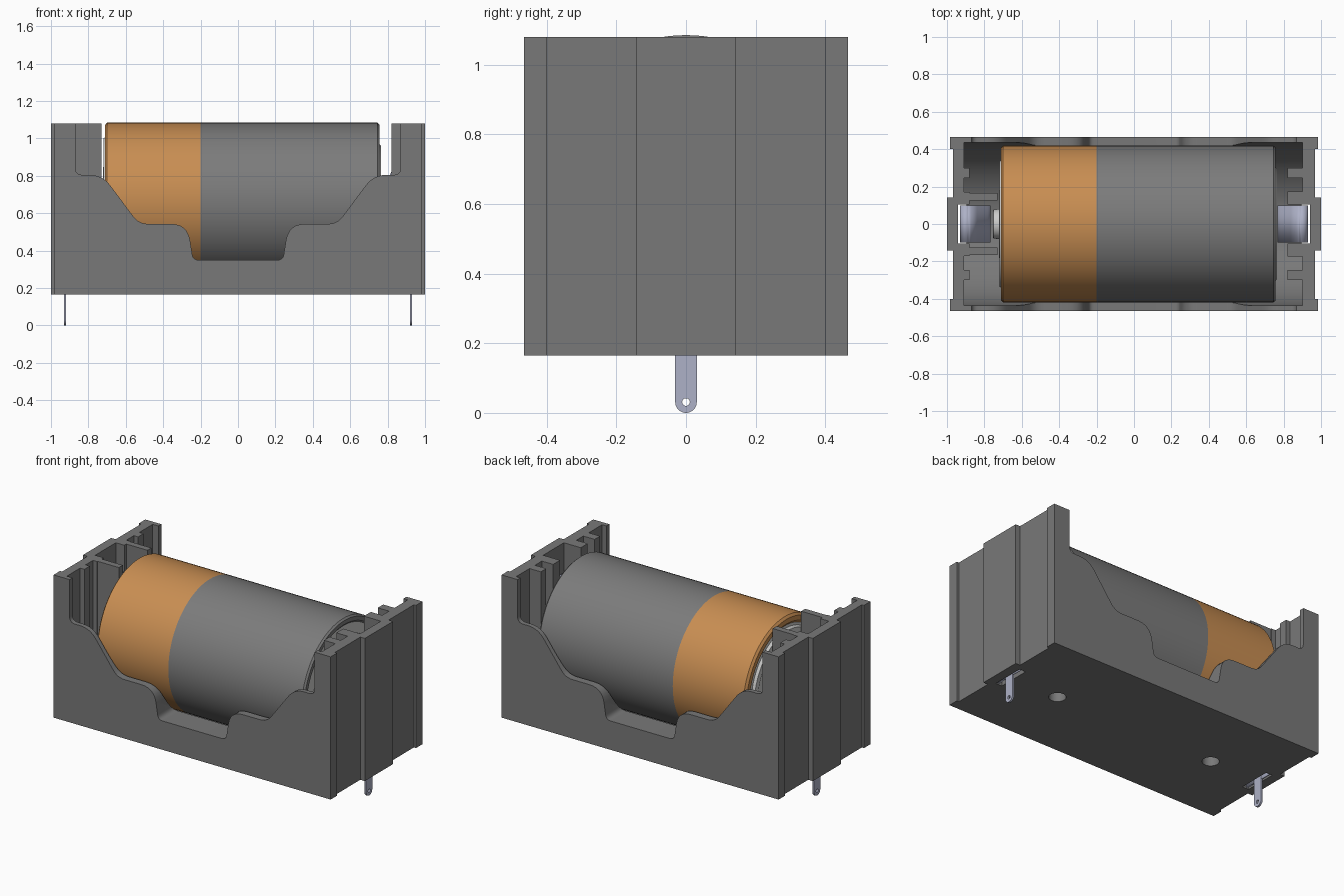
import bpy, bmesh, math
from mathutils import Vector, Matrix

cube = bpy.data.objects.get("Cube")
if cube:
    bpy.data.objects.remove(cube, do_unlink=True)

AXIS_Z = 0.665   # height of the cell's axis
R = 0.42         # cell radius


def material(name, rgb):
    m = bpy.data.materials.new(name)
    m.use_nodes = True
    m.diffuse_color = (*rgb, 1)
    m.node_tree.nodes["Principled BSDF"].inputs["Base Color"].default_value = (*rgb, 1)
    return m


plastic = material("dark grey plastic", (0.19, 0.19, 0.19))
wrap_grey = material("grey wrap", (0.2, 0.2, 0.2))
copper = material("copper wrap", (0.58, 0.27, 0.085))
contact_metal = material("bluish contact metal", (0.42, 0.44, 0.57))
end_metal = material("pale end metal", (0.6, 0.6, 0.59))


def make(name, bm, mat):
    bmesh.ops.recalc_face_normals(bm, faces=bm.faces)
    me = bpy.data.meshes.new(name)
    bm.to_mesh(me)
    bm.free()
    me.materials.append(mat)
    ob = bpy.data.objects.new(name, me)
    bpy.context.collection.objects.link(ob)
    return ob


def prism(name, pts, axis, lo, hi, mat=plastic):
    """Extrude a 2D outline along one axis."""
    place = {"x": lambda a, b: (lo, a, b),
             "y": lambda a, b: (a, lo, b),
             "z": lambda a, b: (a, b, lo)}[axis]
    bm = bmesh.new()
    face = bm.faces.new([bm.verts.new(place(*p)) for p in pts])
    ext = bmesh.ops.extrude_face_region(bm, geom=[face])
    step = Vector([(hi - lo) * (axis == c) for c in "xyz"])
    bmesh.ops.translate(bm, vec=step, verts=[g for g in ext["geom"] if isinstance(g, bmesh.types.BMVert)])
    return make(name, bm, mat)


def box(name, x0, x1, y0, y1, z0, z1, mat=plastic):
    return prism(name, [(x0, y0), (x1, y0), (x1, y1), (x0, y1)], "z", z0, z1, mat)


def lathe(name, profile, mat, steps=96):
    """Revolve (x, radius) points about the cell's axis."""
    bm = bmesh.new()
    vs = [bm.verts.new((x, 0, r)) for x, r in profile]
    es = [bm.edges.new(p) for p in zip(vs, vs[1:])]
    bmesh.ops.spin(bm, geom=vs + es, cent=(0, 0, 0), axis=(1, 0, 0),
                   angle=2 * math.pi, steps=steps, use_duplicate=False)
    bmesh.ops.remove_doubles(bm, verts=bm.verts, dist=0.0005)
    bmesh.ops.translate(bm, vec=(0, 0, AXIS_Z), verts=bm.verts)
    return make(name, bm, mat)


def arc(cx, cy, r, a0, a1, n):
    steps = [math.radians(a0 + (a1 - a0) * i / n) for i in range(n + 1)]
    return [(cx + r * math.cos(a), cy + r * math.sin(a)) for a in steps]


def rounded(points, n=6):
    """Round each (x, z, radius) corner of an open path."""
    out = []
    for i, (x, z, r) in enumerate(points):
        c = Vector((x, z))
        if r == 0:
            out.append((x, z))
            continue
        a = c + (Vector(points[i - 1][:2]) - c).normalized() * r
        b = c + (Vector(points[i + 1][:2]) - c).normalized() * r
        for k in range(n + 1):
            t = k / n
            out.append(tuple(a * (1 - t) ** 2 + c * 2 * t * (1 - t) + b * t * t))
    return out


def cut(target, cutter):
    mod = target.modifiers.new("cut", "BOOLEAN")
    mod.operation, mod.solver, mod.object = "DIFFERENCE", "EXACT", cutter
    bpy.context.view_layer.objects.active = target
    bpy.ops.object.modifier_apply(modifier=mod.name)
    bpy.data.objects.remove(cutter, do_unlink=True)


# Holder body: stepped plan outline
quarter = [(1.0, 0), (1.0, 0.143), (0.968, 0.143), (0.968, 0.4), (0.983, 0.4), (0.983, 0.465)]
right_side = [(x, -y) for x, y in quarter[:0:-1]] + quarter[1:]
plan = right_side + [(-x, -y) for x, y in right_side]
body = prism("holder_body", plan, "z", 0.165, 1.08)

# Round cradle, open at the top
trough = arc(0, AXIS_Z, 0.435, 180, 360, 48) + [(0.435, 1.3), (-0.435, 1.3)]
cut(body, prism("trough_cutter", trough, "x", -0.91, 0.9))

# Scooped openings through both long walls
half = [(0.87, 1.3, 0), (0.87, 0.805, 0.04), (0.725, 0.805, 0.07), (0.53, 0.543, 0.05),
        (0.27, 0.543, 0.09), (0.24, 0.35, 0.03)]
scoop = rounded(half + [(-x, z, r) for x, z, r in half[::-1]])
cut(body, prism("scoop_cutter", scoop, "y", -0.6, 0.6))

# Contact slots and mounting holes in the floor
for s in (-1, 1):
    xs = sorted((s * 0.895, s * 0.94))
    cut(body, box("slot_cutter", *xs, -0.105, 0.105, 0.1, 1.3))
    cut(body, prism("hole_cutter", arc(s * 0.57, 0, 0.05, 0, 345, 23), "z", 0.1, 0.4))

# Guide ribs on the inner faces of the end walls
for side, s in (("back", 1), ("front", -1)):
    def rib(name, x0, x1, y0, y1):
        ys = sorted((s * y0, s * y1))
        box(f"{name}_{side}", x0, x1, *ys, 0.24, 1.08)
    rib("channel_wall_right", -0.93, -0.73, 0.125, 0.165)
    rib("channel_foot_right", -0.93, -0.88, 0.105, 0.17)
    rib("tooth_right", -0.93, -0.88, 0.245, 0.3)
    rib("channel_wall_left", 0.82, 0.93, 0.105, 0.175)
    rib("tooth_left", 0.82, 0.93, 0.245, 0.3)

# Cell: wrapped casing in two colours
lathe("cell_copper_wrap", [(-0.7, 0.36), (-0.712, 0.375), (-0.712, 0.405), (-0.7, R), (-0.2, R)], copper)
lathe("cell_grey_wrap", [(-0.2, R), (0.745, R), (0.756, 0.41), (0.756, 0.385), (0.748, 0.375)], wrap_grey)

# Cell ends: raised plate with button, and flat plate
lathe("cell_positive_end", [(-0.7, 0.37), (-0.704, 0.345), (-0.72, 0.335), (-0.72, 0.3), (-0.71, 0.28),
                            (-0.71, 0.2), (-0.722, 0.18), (-0.722, 0.08), (-0.75, 0.078),
                            (-0.755, 0.07), (-0.755, 0)], end_metal)
lathe("cell_negative_end", [(0.748, 0.38), (0.75, 0.31), (0.765, 0.295), (0.765, 0.2),
                            (0.758, 0.18), (0.758, 0)], end_metal)

# Spring contacts and solder pins
spring = rounded([(0.925, 0.17, 0), (0.925, 0.92, 0.05), (0.86, 0.9, 0.04),
                  (0.765, 0.68, 0.06), (0.81, 0.48, 0)])
for side, s in (("left", 1), ("right", -1)):
    bm = bmesh.new()
    rows = [[bm.verts.new((s * x, y, z)) for x, z in spring] for y in (-0.1, 0.1)]
    for i in range(len(spring) - 1):
        bm.faces.new((rows[0][i], rows[0][i + 1], rows[1][i + 1], rows[1][i]))
    strip = make(f"contact_spring_{side}", bm, contact_metal)
    thick = strip.modifiers.new("thickness", "SOLIDIFY")
    thick.thickness, thick.offset = 0.012, 0

    outline = arc(0, 0.031, 0.031, 180, 360, 16) + [(0.031, 0.2), (-0.031, 0.2)]
    pin = prism(f"solder_pin_{side}", outline, "x", s * 0.925 - 0.006, s * 0.925 + 0.006, contact_metal)
    cut(pin, prism("pin_hole_cutter", arc(0, 0.031, 0.011, 0, 337.5, 15), "x",
                   s * 0.925 - 0.05, s * 0.925 + 0.05, contact_metal))

# Smooth curved surfaces, keep edges crisp
bpy.ops.object.select_all(action="DESELECT")
for ob in bpy.context.collection.objects:
    if ob.type == "MESH":
        ob.select_set(True)
        bpy.context.view_layer.objects.active = ob
bpy.ops.object.shade_smooth_by_angle(angle=math.radians(30))
